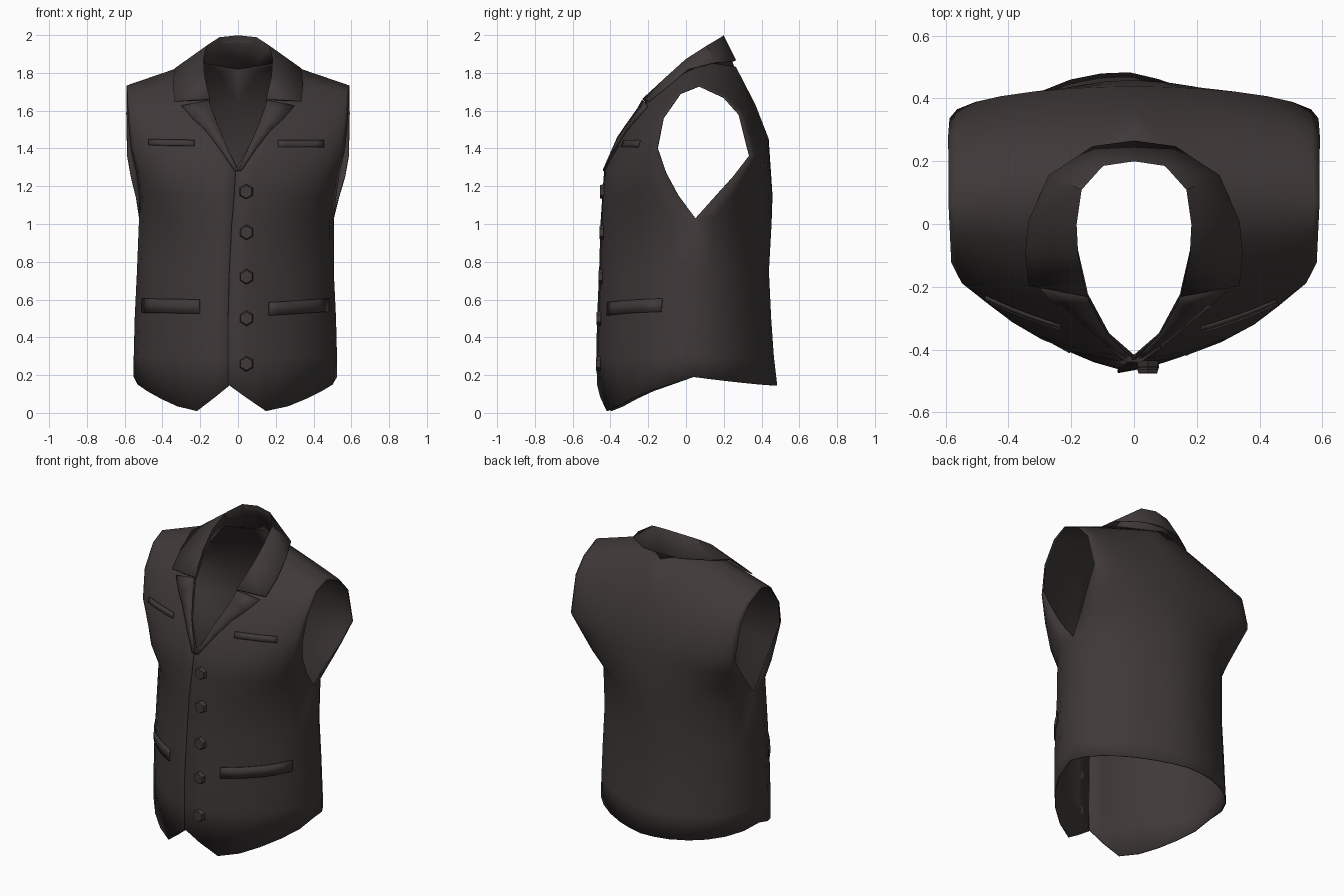
import bpy, bmesh, math
from mathutils import Vector
from mathutils.bvhtree import BVHTree

if "Cube" in bpy.data.objects:
    bpy.data.objects.remove(bpy.data.objects["Cube"])

cloth = bpy.data.materials.new("dark brown cloth")
cloth.diffuse_color = (0.050, 0.041, 0.040, 1)
cloth.use_nodes = True
cloth.node_tree.nodes["Principled BSDF"].inputs["Base Color"].default_value = cloth.diffuse_color


def finish(bm, name, thickness=0.0, mirror=False, angle=35):
    bmesh.ops.recalc_face_normals(bm, faces=bm.faces)
    me = bpy.data.meshes.new(name)
    bm.to_mesh(me)
    bm.free()
    me.materials.append(cloth)
    ob = bpy.data.objects.new(name, me)
    bpy.context.collection.objects.link(ob)
    if mirror:
        ob.modifiers.new("mirror", 'MIRROR')
    if thickness:
        m = ob.modifiers.new("thickness", 'SOLIDIFY')
        m.thickness, m.offset = thickness, 0
    bpy.ops.object.select_all(action='DESELECT')
    ob.select_set(True)
    bpy.context.view_layer.objects.active = ob
    bpy.ops.object.shade_smooth_by_angle(angle=math.radians(angle))
    return ob


def add_grid(bm, rows):
    vs = [[bm.verts.new(p) for p in r] for r in rows]
    for a, b in zip(vs, vs[1:]):
        for i in range(len(a) - 1):
            bm.faces.new((a[i], a[i + 1], b[i + 1], b[i]))


# Panel rows: inner x, y, z; outer x, y, z; roundness
S = [0, .17, .35, .55, .72, .86, .96, 1]
HEM = [.15, .08, .01, .035, .075, .115, .15, .19]
FRONT = [
    (.026, -.458, .15, .535, .04, .19, 1), (.026, -.462, .3, .535, .04, .3, 1),
    (.026, -.458, .5, .53, .04, .5, 1), (.02, -.447, .75, .518, .04, .75, 1),
    (.012, -.44, 1.0, .513, .05, 1.03, 1), (.006, -.43, 1.15, .52, -.04, 1.15, 1),
    (0, -.42, 1.29, .535, -.105, 1.27, .9), (.08, -.35, 1.45, .565, -.15, 1.4, .6),
    (.15, -.22, 1.64, .58, -.12, 1.56, .4), (.19, -.06, 1.78, .585, -.03, 1.69, .2),
    (.21, .10, 1.86, .59, .07, 1.73, 0)]
BACK = [
    (0, .48, .145, .535, .04, .19, 1), (0, .462, .3, .535, .04, .3, 1),
    (0, .448, .5, .53, .04, .5, 1), (0, .436, .75, .518, .04, .75, 1),
    (0, .45, 1.0, .513, .05, 1.03, 1), (0, .455, 1.15, .535, .15, 1.14, 1),
    (0, .445, 1.3, .565, .25, 1.25, 1), (0, .435, 1.45, .585, .335, 1.36, 1),
    (0, .365, 1.63, .59, .28, 1.58, .6), (0, .262, 1.83, .59, .2, 1.67, .3),
    (.21, .10, 1.86, .59, .07, 1.73, 0)]


def panel(bm, rows, side, front):
    # the worn garment is slightly twisted: two corners are fuller
    full = {(1, True): .87, (-1, True): .78, (1, False): .78, (-1, False): 1.04}[side, front]
    out = []
    for r, (xi, yi, zi, xo, yo, zo, w) in enumerate(rows):
        if r < 5:
            w *= full
        if front and r < 7:                 # off-centre overlapping closure
            xi = -xi - .012 if side > 0 else xi
            yi -= .01 if side > 0 else 0
        line = []
        for k, s in enumerate(S):
            c = math.sqrt(1 - s * s)
            f = w * c + (1 - w) * (1 - s)
            z = zi + (zo - zi) * s
            if r == 0:
                z = HEM[k] if front else zi + (zo - zi) * (1 - c)
            shift = .014 * min(1, max(0, (1.2 - z) / .3))
            line.append((side * (xi + (xo - xi) * s) - shift, yo + (yi - yo) * f, z))
        out.append(line)
    add_grid(bm, out)


# Vest body: two fronts and the back, with open neck, armholes and hem
bm = bmesh.new()
for side in (1, -1):
    panel(bm, FRONT, side, True)
    panel(bm, BACK, side, False)
bmesh.ops.remove_doubles(bm, verts=bm.verts, dist=.001)
tree = BVHTree.FromBMesh(bm)
finish(bm, "vest_body", .006, angle=60)


def on_front(x, z, lift):
    hit = tree.ray_cast(Vector((x, -2, z)), Vector((0, 1, 0)))
    p, n = hit[0], hit[1]
    return p + (n if n.y < 0 else -n) * lift


# Folded collar: neck stand, crest and fall
bm = bmesh.new()
add_grid(bm, [
    [(0, .255, 1.82), (.1, .19, 1.835), (.19, .115, 1.85), (.193, .02, 1.81),
     (.183, -.08, 1.76), (.152, -.215, 1.645)],
    [(0, .20, 1.995), (.10, .185, 1.985), (.168, .11, 1.94), (.185, 0, 1.87),
     (.18, -.10, 1.78), (.152, -.23, 1.66)],
    [(0, .262, 1.865), (.13, .245, 1.86), (.27, .155, 1.855), (.335, .01, 1.82),
     (.345, -.09, 1.735), (.335, -.195, 1.65)]])
finish(bm, "collar", .008, True)

# Notched lapels lying on the fronts
bm = bmesh.new()
add_grid(bm, [
    [(.152, -.23, 1.655), on_front(.2, 1.635, .014)],
    [(.14, -.255, 1.61), on_front(.295, 1.615, .014)],
    [(.11, -.312, 1.53), on_front(.235, 1.55, .014)],
    [(.08, -.36, 1.46), on_front(.17, 1.49, .014)],
    [(.04, -.4, 1.37), on_front(.09, 1.385, .014)],
    [(0, -.435, 1.28), (.02, -.437, 1.285)]])
finish(bm, "lapels", .008, True)


# Pocket welts following the fronts
def welt(name, x0, x1, z0, z1, height):
    bm = bmesh.new()
    n = 6
    rows = []
    for j in range(2):
        rows.append([on_front(x0 + (x1 - x0) * i / n,
                              z0 + (z1 - z0) * i / n - j * height, .009)
                     for i in range(n + 1)])
    add_grid(bm, rows)
    finish(bm, name, .006)


welt("lower_pocket_left", .16, .47, .585, .605, .07)
welt("lower_pocket_right", -.2, -.5, .6, .605, .075)
welt("chest_pocket_left", .21, .45, 1.44, 1.44, .035)
welt("chest_pocket_right", -.23, -.47, 1.44, 1.445, .03)

# Six-sided buttons down the closure
for i, z in enumerate((1.17, .955, .72, .5, .26)):
    bm = bmesh.new()
    bmesh.ops.create_cone(bm, cap_ends=True, segments=6, radius1=.042, radius2=.034, depth=.022)
    ob = finish(bm, "button_%d" % (i + 1))
    ob.rotation_euler = (math.radians(90), 0, 0)
    ob.location = on_front(.042, z, .011)
